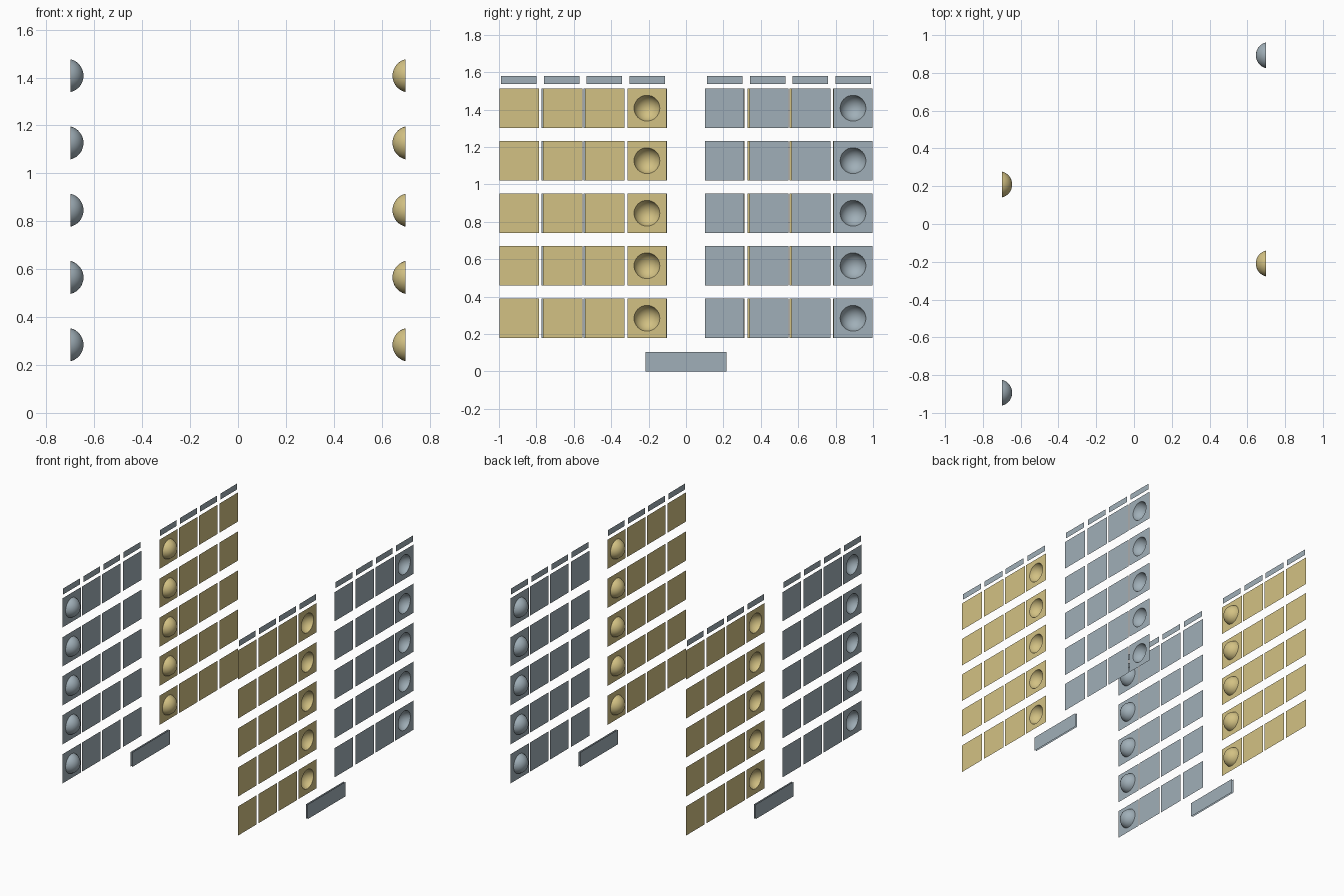
import bpy, bmesh, math

if "Cube" in bpy.data.objects:
    bpy.data.objects.remove(bpy.data.objects["Cube"])

WALL_X = 0.70
PANEL = 0.21                       # side of a square panel
ROWS = [0.2845 + 0.2808 * i for i in range(5)]
SEG, RINGS = 32, 8
DOME_R, DOME_DEPTH = 0.069, 0.055


def material(name, rgb):
    m = bpy.data.materials.new(name)
    m.diffuse_color = (*rgb, 1)
    m.use_nodes = True
    m.node_tree.nodes["Principled BSDF"].inputs["Base Color"].default_value = m.diffuse_color
    return m


GREY = material("blue grey", (0.352, 0.429, 0.479))
YELLOW = material("sand yellow", (0.65, 0.535, 0.228))


def plate(bm, x, y, z, w, h):
    """Flat rectangle facing the middle of the model."""
    pts = [(-1, -1), (-1, 1), (1, 1), (1, -1)]
    bm.faces.new([bm.verts.new((x, y + a * w / 2, z + b * h / 2)) for a, b in pts])


def dome_panel(bm, x, y, z):
    """Square panel with a round hole that bulges inward as a dome."""
    ball = (DOME_R ** 2 + DOME_DEPTH ** 2) / (2 * DOME_DEPTH)
    start = math.asin(min(1, DOME_R / ball))
    angles = [2 * math.pi * i / SEG for i in range(SEG)]
    rings = []
    outer = []
    for a in angles:
        c, s = math.cos(a), math.sin(a)
        k = PANEL / 2 / max(abs(c), abs(s))
        outer.append(bm.verts.new((x, y + k * c, z + k * s)))
    rings.append(outer)
    for r in range(RINGS):
        t = start * (1 - r / RINGS)
        d = ball * (math.cos(t) - math.cos(start))
        rad = ball * math.sin(t)
        rings.append([bm.verts.new((x - d, y + rad * math.cos(a), z + rad * math.sin(a)))
                      for a in angles])
    for a, b in zip(rings, rings[1:]):
        for i in range(SEG):
            j = (i + 1) % SEG
            bm.faces.new((a[i], b[i], b[j], a[j]))
    tip = bm.verts.new((x - DOME_DEPTH, y, z))
    for i in range(SEG):
        bm.faces.new((rings[-1][i], tip, rings[-1][(i + 1) % SEG]))


def finish(bm, name, mat, side):
    """Make the object; the left wall is the right wall turned half a turn."""
    for v in bm.verts:
        v.co.x *= side
        v.co.y *= side
    me = bpy.data.meshes.new(name)
    bm.to_mesh(me)
    bm.free()
    me.materials.append(mat)
    ob = bpy.data.objects.new(name, me)
    bpy.context.collection.objects.link(ob)
    bpy.ops.object.select_all(action='DESELECT')
    ob.select_set(True)
    bpy.context.view_layer.objects.active = ob
    bpy.ops.object.shade_smooth_by_angle(angle=math.radians(30))


# columns of each group; the last column carries the domes
GROUPS = [("yellow", YELLOW, [-0.892, -0.659, -0.434, -0.209]),
          ("grey", GREY, [0.206, 0.444, 0.668, 0.893])]
STRIPS = [0.207, 0.437, 0.665, 0.894]

for side, label in ((1, "right"), (-1, "left")):
    # panel grids
    for colour, mat, columns in GROUPS:
        bm = bmesh.new()
        for z in ROWS:
            for y in columns[:-1]:
                plate(bm, WALL_X, y, z, PANEL, PANEL)
            dome_panel(bm, WALL_X, columns[-1], z)
        finish(bm, f"{label}_{colour}_panels", mat, side)

    # narrow strips along the top
    bm = bmesh.new()
    for y in STRIPS:
        for s in (-1, 1):
            plate(bm, WALL_X, s * y, 1.559, 0.191, 0.043)
    finish(bm, f"{label}_top_strips", GREY, side)

    # double plate at the bottom
    bm = bmesh.new()
    for dx in (-0.006, 0.006):
        plate(bm, WALL_X + dx, 0, 0.0525, 0.435, 0.105)
    finish(bm, f"{label}_base_plates", GREY, side)
